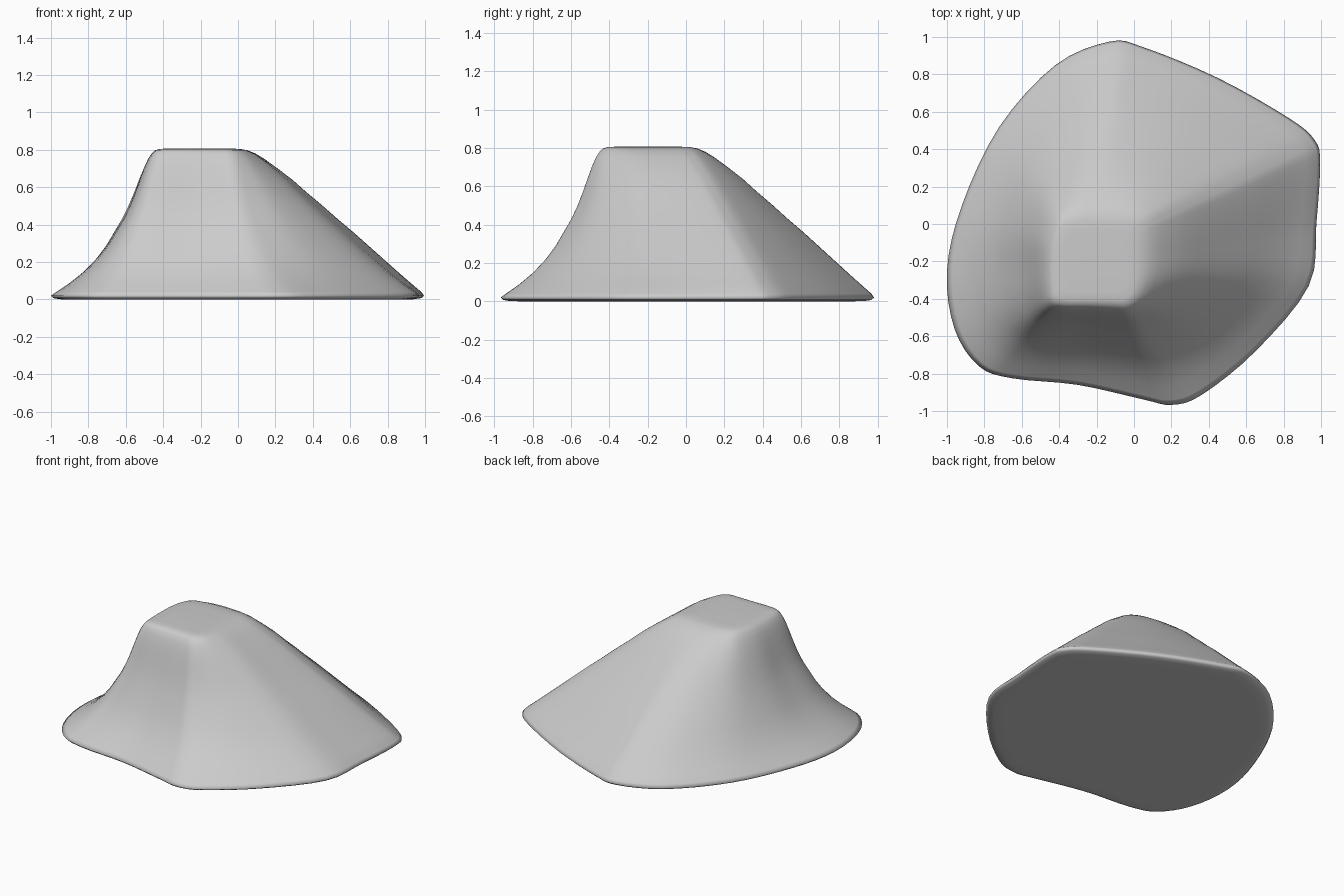
import bpy, bmesh

if "Cube" in bpy.data.objects:
    bpy.data.objects.remove(bpy.data.objects["Cube"])

# Columns around the mound: base x, base y, top x, top y, concavity of that side
COLS = [
    (-.13, .975, -.22, .02, 0), (.05, .945, -.10, .02, 0), (.45, .78, -.04, .02, 0),
    (.83, .565, 0, 0, 0), (.965, .45, .01, -.04, 0), (.995, .33, .01, -.08, 0),
    (.975, 0, .01, -.17, .1), (.935, -.33, .01, -.28, .3), (.65, -.68, 0, -.36, .6),
    (.36, -.915, -.02, -.40, .95), (.2, -.967, -.06, -.42, 1), (.05, -.938, -.12, -.42, 1),
    (-.3, -.86, -.25, -.42, 1), (-.65, -.825, -.36, -.42, 1), (-.83, -.76, -.42, -.40, 1),
    (-.96, -.56, -.43, -.33, 1), (-1, -.25, -.43, -.22, 1), (-.92, .1, -.42, -.1, .7),
    (-.72, .52, -.38, 0, .4), (-.42, .85, -.30, .02, .15),
]
# Levels: height, spread of a straight side, spread of a concave side
LEVELS = [
    (.001, .94, .91), (.007, .985, .975), (.02, 1, 1), (.04, .985, .95), (.09, .925, .82),
    (.15, .855, .69), (.22, .775, .57), (.29, .695, .475), (.36, .615, .40), (.43, .53, .325),
    (.5, .45, .265), (.57, .365, .215), (.64, .285, .17), (.70, .205, .13), (.75, .135, .09),
    (.78, .085, .055), (.798, .04, .02), (.805, 0, -.03), (.807, -.12, -.12),
]
STEPS = 4


def closed_spline(pts, steps):
    """Catmull-Rom loop through tuples of any length."""
    out, n = [], len(pts)
    for i in range(n):
        quad = [pts[(i + k) % n] for k in (-1, 0, 1, 2)]
        for s in range(steps):
            t = s / steps
            out.append([.5 * (2*b + (c-a)*t + (2*a-5*b+4*c-d)*t*t + (3*b-a-3*c+d)*t**3)
                        for a, b, c, d in zip(*quad)])
    return out


# Loft the outlines into one smooth mound
# (columns run clockwise seen from above; normals are recalculated)
cols = closed_spline(COLS, STEPS)
bm = bmesh.new()
rings = []
for z, straight, hollow in LEVELS:
    ring = []
    for bx, by, tx, ty, w in cols:
        f = straight + (hollow - straight) * w
        if f < 0:      # shrink the plateau towards its middle
            g = -f
            x, y = tx + (-.2 - tx) * g * 2, ty + (-.2 - ty) * g * 2
        else:
            x, y = tx + (bx - tx) * f, ty + (by - ty) * f
        ring.append(bm.verts.new((x, y, z)))
    rings.append(ring)
n = len(cols)
for lo, hi in zip(rings, rings[1:]):
    for i in range(n):
        j = (i + 1) % n
        bm.faces.new((lo[i], lo[j], hi[j], hi[i]))

# Flat underside and plateau
base = [bm.verts.new((v.co.x * .93, v.co.y * .93, 0)) for v in rings[0]]
for i in range(n):
    j = (i + 1) % n
    bm.faces.new((base[i], base[j], rings[0][j], rings[0][i]))
bm.faces.new(base)
bm.faces.new(rings[-1])
bmesh.ops.recalc_face_normals(bm, faces=bm.faces)
for f in bm.faces:
    f.smooth = True

mesh = bpy.data.meshes.new("rock_mound")
bm.to_mesh(mesh)
bm.free()
bpy.context.collection.objects.link(bpy.data.objects.new("rock_mound", mesh))
